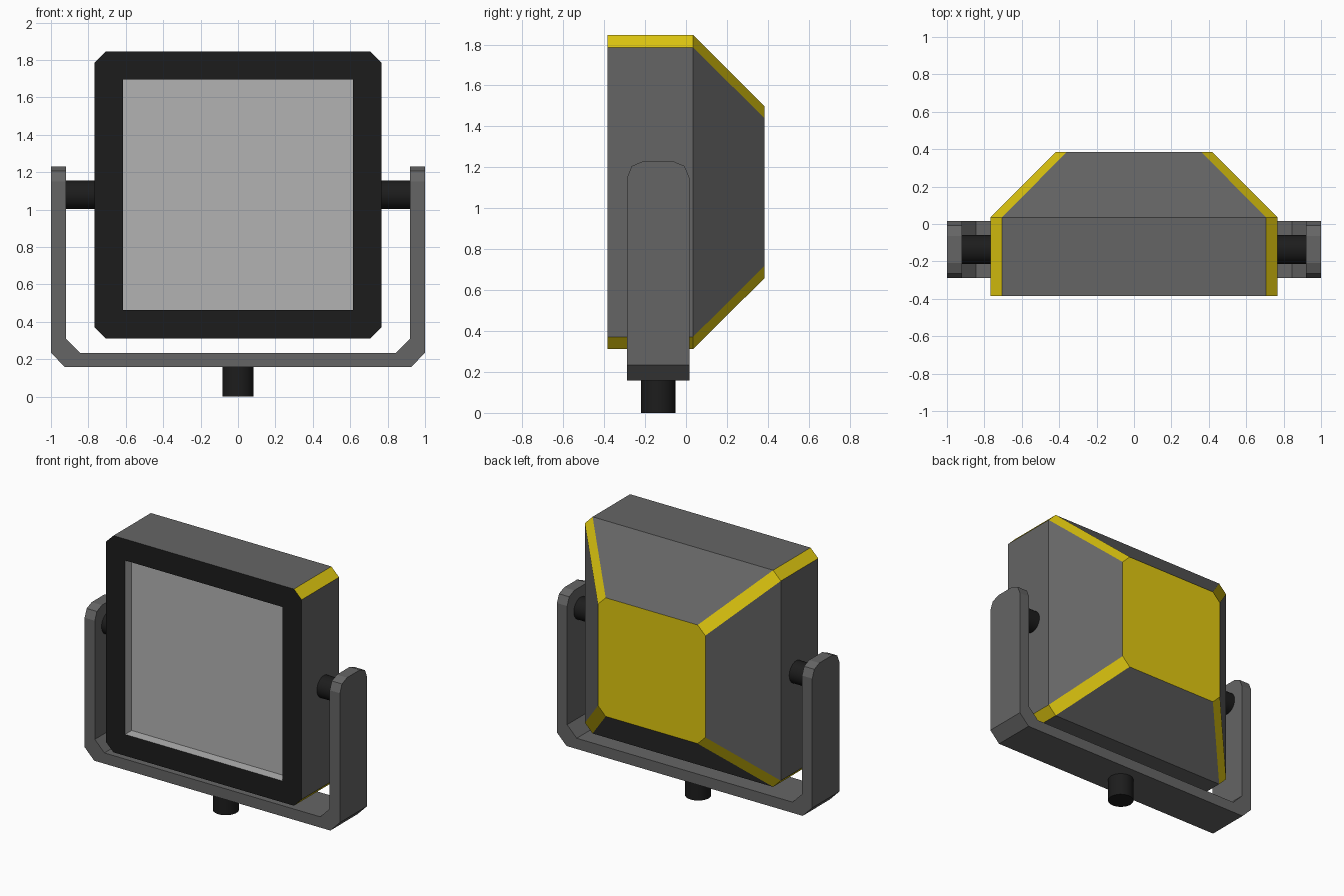
import bpy, bmesh, math
from mathutils import Matrix

if "Cube" in bpy.data.objects:
    bpy.data.objects.remove(bpy.data.objects["Cube"])

CZ = 1.079    # height of lamp centre and pivot axis
CY = -0.136   # depth of bracket, pivots and stem


def material(name, r, g, b):
    m = bpy.data.materials.new(name)
    m.diffuse_color = (r, g, b, 1)
    m.use_nodes = True
    m.node_tree.nodes["Principled BSDF"].inputs["Base Color"].default_value = m.diffuse_color
    return m


grey = material("dark_grey", 0.13, 0.13, 0.13)
black = material("black", 0.012, 0.012, 0.012)
yellow = material("yellow", 0.75, 0.58, 0.005)
glass = material("light_grey", 0.45, 0.45, 0.45)


def finish(name, bm, mats):
    bmesh.ops.remove_doubles(bm, verts=bm.verts, dist=1e-5)
    bmesh.ops.recalc_face_normals(bm, faces=bm.faces)
    me = bpy.data.meshes.new(name)
    bm.to_mesh(me)
    bm.free()
    for m in mats:
        me.materials.append(m)
    ob = bpy.data.objects.new(name, me)
    bpy.context.collection.objects.link(ob)
    return ob


def ring(bm, half, chamfer, y):
    # chamfered square; even-numbered edges are the corners
    h, c = half, half - chamfer
    pts = [(h, c), (c, h), (-c, h), (-h, c), (-h, -c), (-c, -h), (c, -h), (h, -c)]
    return [bm.verts.new((x, y, CZ + z)) for x, z in pts]


# Lamp housing: glass recess, black front frame, grey sides, yellow corners and back
bm = bmesh.new()
rings = [ring(bm, *r) for r in ((0.616, 0, -0.31), (0.616, 0, -0.384), (0.767, 0.06, -0.384),
                                (0.767, 0.06, 0.035), (0.42, 0.06, 0.384))]
# (side material, corner material) for each band
bands = [(3, 3), (1, 1), (0, 2), (0, 2)]
for a, b, (side, corner) in zip(rings, rings[1:], bands):
    for i in range(8):
        j = (i + 1) % 8
        f = bm.faces.new((a[i], a[j], b[j], b[i]))
        f.material_index = corner if i % 2 == 0 else side
bm.faces.new(rings[0]).material_index = 3
bm.faces.new(rings[-1]).material_index = 2
bmesh.ops.dissolve_degenerate(bm, dist=1e-5, edges=bm.edges)
finish("lamp_housing", bm, [grey, black, yellow, glass])

# U-shaped bracket: profile extruded in depth, upper arm corners rounded
right = [(0.845, 0.234), (0.92, 0.31), (0.92, 1.23), (1.0, 1.23), (1.0, 0.234), (0.925, 0.158)]
profile = right + [(-x, z) for x, z in reversed(right)]
bm = bmesh.new()
face = bm.faces.new([bm.verts.new((x, CY - 0.152, z)) for x, z in profile])
new = bmesh.ops.extrude_face_region(bm, geom=[face])["geom"]
bmesh.ops.translate(bm, vec=(0, 0.304, 0), verts=[v for v in new if isinstance(v, bmesh.types.BMVert)])
tips = [e for e in bm.edges if all(v.co.z > 1.2 for v in e.verts)
        and abs(e.verts[0].co.y - e.verts[1].co.y) < 1e-4]
bmesh.ops.bevel(bm, geom=tips, offset=0.08, offset_type='OFFSET', segments=2, profile=0.5, affect='EDGES')
finish("bracket", bm, [grey])


def cylinder(name, radius, length, matrix):
    bm = bmesh.new()
    bmesh.ops.create_cone(bm, cap_ends=True, segments=32, radius1=radius, radius2=radius,
                          depth=length, matrix=matrix)
    ob = finish(name, bm, [black])
    bpy.context.view_layer.objects.active = ob
    ob.select_set(True)
    bpy.ops.object.shade_smooth_by_angle(angle=math.radians(30))
    ob.select_set(False)


# Pivot pins and mounting stem
for side, s in (("right", 1), ("left", -1)):
    cylinder(side + "_pivot", 0.077, 0.153,
             Matrix.Translation((s * 0.8435, CY, CZ)) @ Matrix.Rotation(math.pi / 2, 4, 'Y'))
cylinder("mounting_stem", 0.084, 0.158, Matrix.Translation((0, CY, 0.079)))
